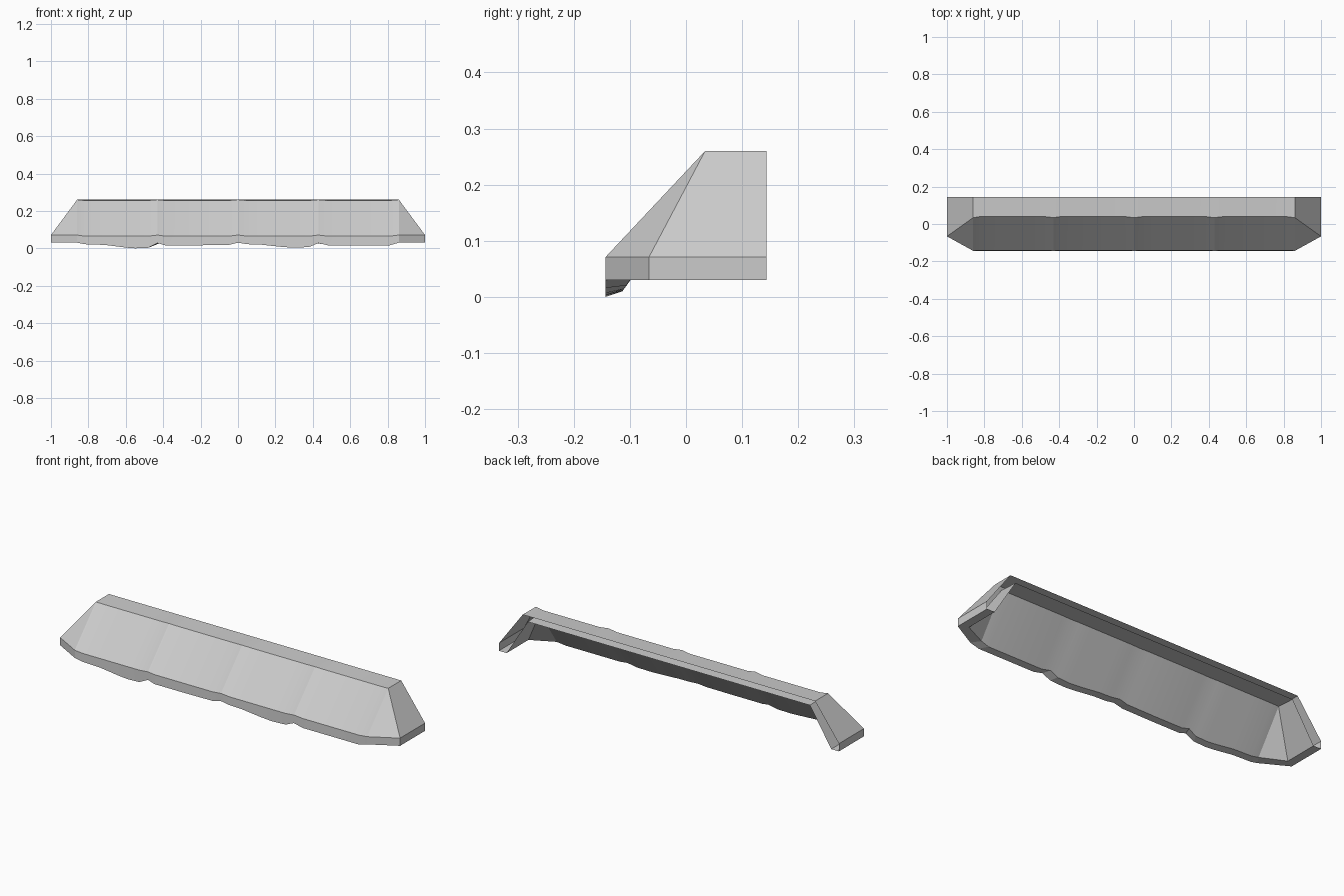
import bpy, bmesh, math

if "Cube" in bpy.data.objects:
    bpy.data.objects.remove(bpy.data.objects["Cube"])

# Lower hem of the cloth along x: (x, z)
HEM = [(-.86, .03), (-.82, .022), (-.71, .018), (-.6, .004), (-.55, .0), (-.48, .003),
       (-.43, .028), (-.39, .016), (-.22, .016), (-.05, .018), (0, .03), (.05, .022),
       (.12, .02), (.23, .008), (.3, .003), (.38, .007), (.43, .028), (.48, .016),
       (.65, .016), (.81, .016), (.86, .03)]
RIBS = (-.86, -.43, 0, .43, .86)

bm = bmesh.new()
V = lambda x, y, z: bm.verts.new((x, y, z))


def section(x, z):
    """Cross-section of the hollow shell; panels sag slightly between ribs."""
    s = .006 * min(1, min(abs(x - r) for r in RIBS) / .04)
    xi = x * .965                       # inner skin is slightly shorter
    drop = .03 - z
    return [V(x, .1435, .26),
            V(x, .034 + s, .26 - s * .7),
            V(x, -.1435 + s * .4, .071 - s),
            V(x, -.1435, z),
            V(xi, -.1 - drop * .45, .03 - drop * .67),
            V(xi, .043 + s, .236 - s * .5),
            V(xi, .1435, .23)]


# Main canopy span, open along the wall side
rings = [section(x, z) for x, z in HEM]
for a, b in zip(rings, rings[1:]):
    for i in range(6):
        bm.faces.new((a[i], a[i + 1], b[i + 1], b[i]))

# Sloped hip ends with chamfered front corners
for sx, ring in ((-1, rings[0]), (1, rings[-1])):
    A, B, C, D, E, F, G = ring
    f1, f2, f3 = V(sx, -.066, .071), V(sx, -.066, .03), V(sx * .955, -.04, .03)
    b1, b2, b3 = V(sx, .1435, .071), V(sx, .1435, .03), V(sx * .955, .1435, .03)
    for face in ((B, C, f1), (A, B, f1, b1), (C, D, f2, f1), (f1, f2, b2, b1),
                 (D, E, f3, f2), (f2, f3, b3, b2), (E, F, f3), (F, G, b3, f3)):
        bm.faces.new(face)

bmesh.ops.recalc_face_normals(bm, faces=bm.faces[:])
# The outside must face outwards although the shell is open at the back
bm.faces.ensure_lookup_table()
if bm.faces[0].normal.z < 0:
    bmesh.ops.reverse_faces(bm, faces=bm.faces[:])

mesh = bpy.data.meshes.new("awning_canopy")
bm.to_mesh(mesh)
bm.free()
obj = bpy.data.objects.new("awning_canopy", mesh)
bpy.context.collection.objects.link(obj)

bpy.context.view_layer.objects.active = obj
obj.select_set(True)
bpy.ops.object.shade_smooth_by_angle(angle=math.radians(12))
